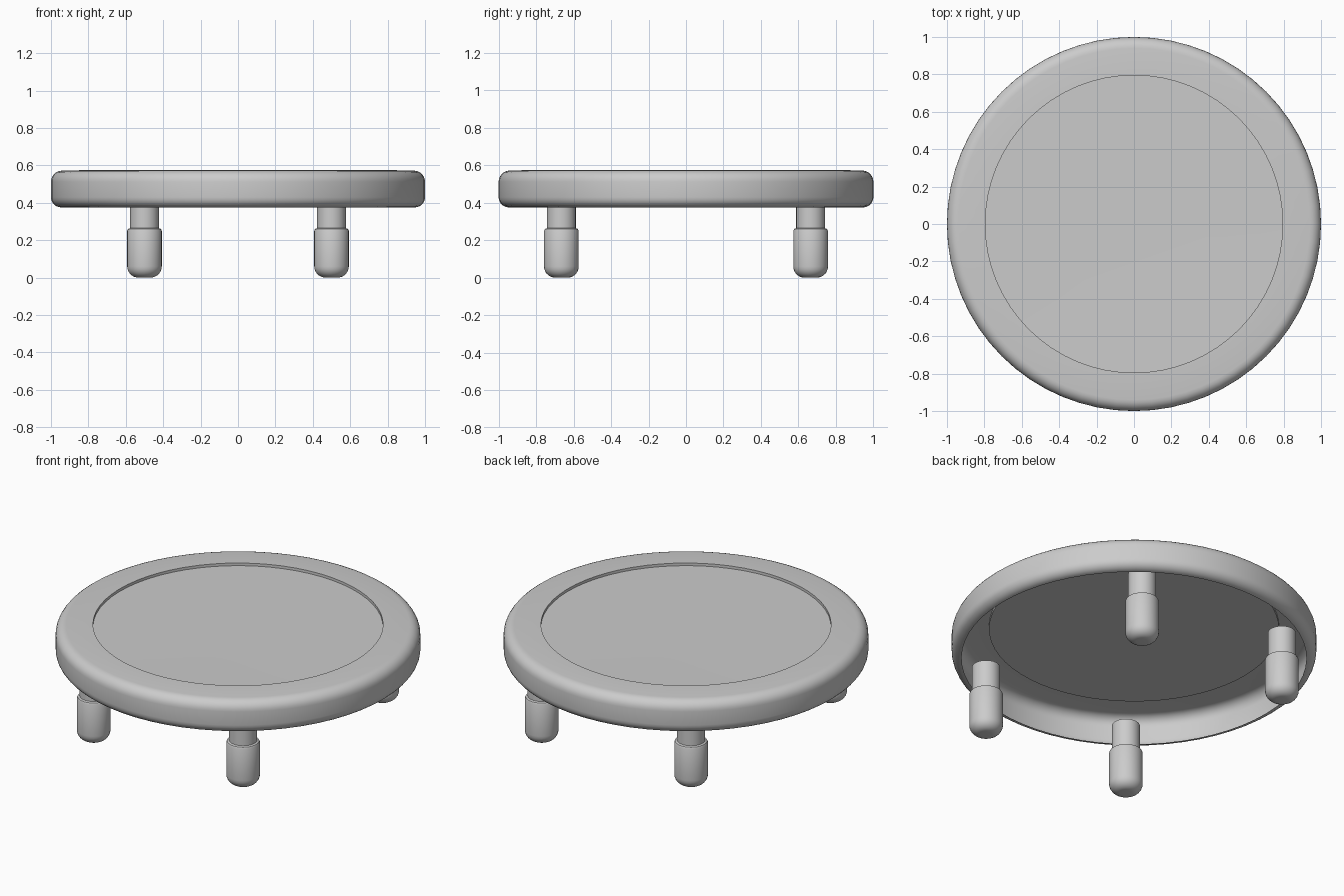
import bpy, bmesh, math

if "Cube" in bpy.data.objects:
    bpy.data.objects.remove(bpy.data.objects["Cube"])


def lathe(name, profile, segments, centre=(0, 0)):
    """Spin an (r, z) profile about a vertical axis; r = 0 makes a pole."""
    bm = bmesh.new()
    rings = []
    for r, z in profile:
        if r == 0:
            rings.append([bm.verts.new((0, 0, z))] * segments)
        else:
            rings.append([bm.verts.new((r * math.cos(2 * math.pi * i / segments),
                                        r * math.sin(2 * math.pi * i / segments), z))
                          for i in range(segments)])
    for a, b in zip(rings, rings[1:]):
        for i in range(segments):
            j = (i + 1) % segments
            corners = list(dict.fromkeys([a[i], a[j], b[j], b[i]]))
            bm.faces.new(corners)
    mesh = bpy.data.meshes.new(name)
    bm.to_mesh(mesh)
    bm.free()
    obj = bpy.data.objects.new(name, mesh)
    obj.location = (centre[0], centre[1], 0)
    bpy.context.collection.objects.link(obj)
    bpy.ops.object.select_all(action='DESELECT')
    obj.select_set(True)
    bpy.context.view_layer.objects.active = obj
    bpy.ops.object.shade_smooth_by_angle(angle=math.radians(35))
    return obj


def arc(r, z, radius, start, end, steps=6):
    """Rounded corner points, angles in degrees."""
    angles = [math.radians(start + (end - start) * i / steps) for i in range(steps + 1)]
    return [(r + radius * math.cos(a), z + radius * math.sin(a)) for a in angles]


# Hollow rounded rim, open underneath, with a small lip around the panel
rim = arc(0.945, 0.43, 0.055, -90, 0) + arc(0.94, 0.512, 0.06, 0, 90)
lathe("tray_rim", rim + [(0.795, 0.575), (0.795, 0.559)], 64)

# Slightly recessed round top panel
lathe("top_panel", [(0.795, 0.559), (0.4, 0.557), (0, 0.556)], 64)

# Four legs, each a narrow post in a thicker rounded foot
foot = [(0, 0), (0.03, 0)] + arc(0.0325, 0.06, 0.06, -80, 0)
foot += [(0.0925, 0.25), (0.088, 0.26), (0.077, 0.264)]
for y, end in ((-0.665, "front"), (0.665, "back")):
    for x, side in ((-0.5, "left"), (0.5, "right")):
        lathe(f"{end}_{side}_foot", foot, 32, (x, y))
        lathe(f"{end}_{side}_post", [(0.077, 0.262), (0.077, 0.425), (0, 0.425)], 32, (x, y))
